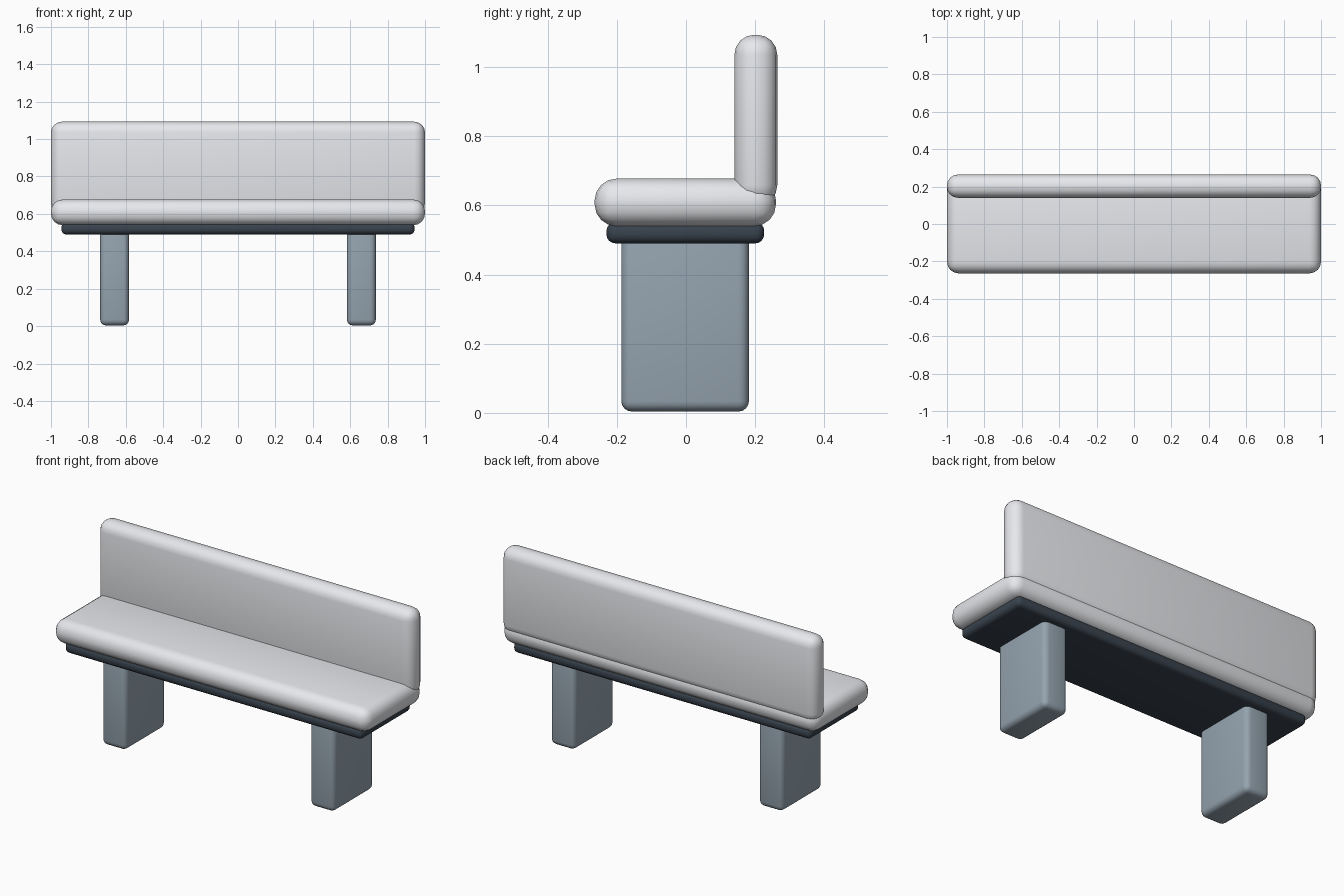
import bpy, math

if "Cube" in bpy.data.objects:
    bpy.data.objects.remove(bpy.data.objects["Cube"])


def material(name, rgb):
    m = bpy.data.materials.new(name)
    m.diffuse_color = (*rgb, 1)
    m.use_nodes = True
    m.node_tree.nodes["Principled BSDF"].inputs["Base Color"].default_value = m.diffuse_color
    return m


def rounded_box(name, lo, hi, radius, segments=4, mat=None):
    """Box between two corners with all edges rounded."""
    centre = [(a + b) / 2 for a, b in zip(lo, hi)]
    bpy.ops.mesh.primitive_cube_add(size=1, location=centre)
    ob = bpy.context.object
    ob.name = name
    ob.scale = [b - a for a, b in zip(lo, hi)]
    bpy.ops.object.transform_apply(location=False, rotation=False, scale=True)
    bevel = ob.modifiers.new("round", 'BEVEL')
    bevel.width = radius
    bevel.segments = segments
    bpy.ops.object.modifier_apply(modifier=bevel.name)
    bpy.ops.object.shade_smooth_by_angle(angle=math.radians(40))
    if mat:
        ob.data.materials.append(mat)
    return ob


pale = material("pale_cushion", (0.80, 0.81, 0.84))
dark = material("dark_frame", (0.04, 0.055, 0.075))
slate = material("slate_legs", (0.30, 0.37, 0.43))

# Cushions
rounded_box("seat", (-1, -0.264, 0.54), (1, 0.26, 0.677), 0.062, mat=pale)
rounded_box("backrest", (-1, 0.14, 0.60), (1, 0.264, 1.093), 0.058, mat=pale)

# Frame under the seat
rounded_box("seat_frame", (-0.944, -0.23, 0.49), (0.944, 0.226, 0.552), 0.026, mat=dark)

# Slab legs
for side, x in (("left", -0.66), ("right", 0.66)):
    rounded_box(side + "_leg", (x - 0.077, -0.187, 0.004), (x + 0.077, 0.182, 0.52), 0.03, mat=slate)
